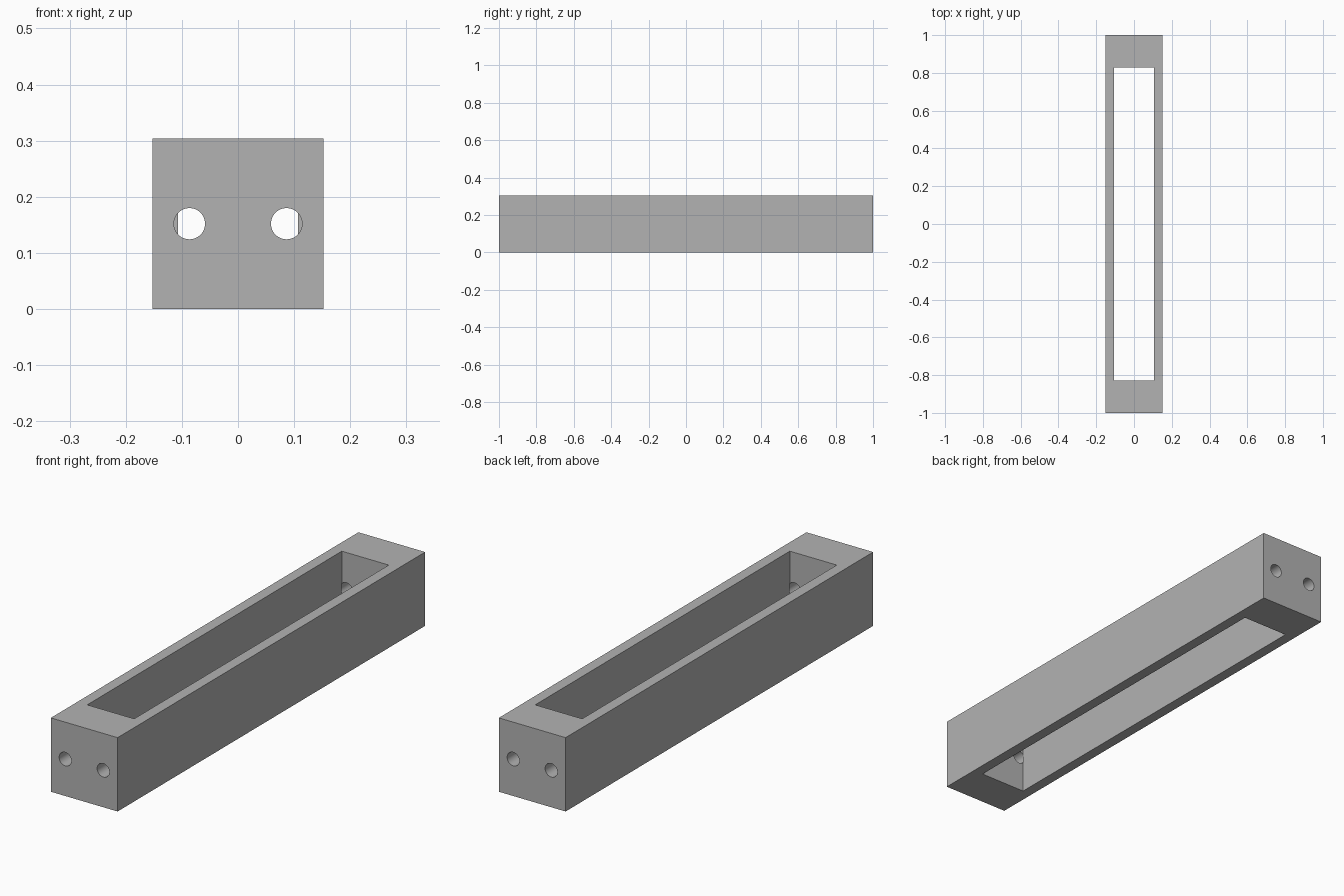
import bpy
import math

default = bpy.data.objects.get("Cube")
if default:
    bpy.data.objects.remove(default, do_unlink=True)

WIDTH, LENGTH = 0.304, 2.0
SLOT_X, SLOT_Y = 0.107, 0.828      # half sizes of the slot
HOLE_X, HOLE_R = 0.0865, 0.0278
MID_Z = WIDTH / 2

grey = bpy.data.materials.new("plain_grey")
grey.use_nodes = True
grey.diffuse_color = (0.45, 0.45, 0.45, 1)
grey.node_tree.nodes["Principled BSDF"].inputs["Base Color"].default_value = (0.45, 0.45, 0.45, 1)


def finish(name):
    obj = bpy.context.object
    obj.name = name
    bpy.ops.object.transform_apply(location=True, rotation=True, scale=True)
    obj.data.materials.append(grey)
    return obj


def box(name, size):
    bpy.ops.mesh.primitive_cube_add(size=1, location=(0, 0, MID_Z))
    bpy.context.object.scale = size
    return finish(name)


def cut(target, cutter):
    mod = target.modifiers.new(cutter.name, 'BOOLEAN')
    mod.operation = 'DIFFERENCE'
    mod.solver = 'EXACT'
    mod.object = cutter
    bpy.context.view_layer.objects.active = target
    bpy.ops.object.modifier_apply(modifier=mod.name)
    bpy.data.objects.remove(cutter, do_unlink=True)


# Square bar with a long slot through it from top to bottom
bar = box("slotted_bar", (WIDTH, LENGTH, WIDTH))
cut(bar, box("slot_cutter", (2 * SLOT_X, 2 * SLOT_Y, 1)))

# Two round holes through each end block, reaching just into the slot
outer, inner = LENGTH / 2 + 0.05, SLOT_Y - 0.001
for end in (-1, 1):
    for side in (-1, 1):
        bpy.ops.mesh.primitive_cylinder_add(
            vertices=48, radius=HOLE_R, depth=outer - inner,
            location=(side * HOLE_X, end * (outer + inner) / 2, MID_Z),
            rotation=(math.pi / 2, 0, 0))
        cut(bar, finish("hole_cutter"))

# Smooth hole walls, crisp edges
bpy.ops.object.select_all(action='DESELECT')
bar.select_set(True)
bpy.context.view_layer.objects.active = bar
bpy.ops.object.shade_smooth_by_angle(angle=math.radians(30))
